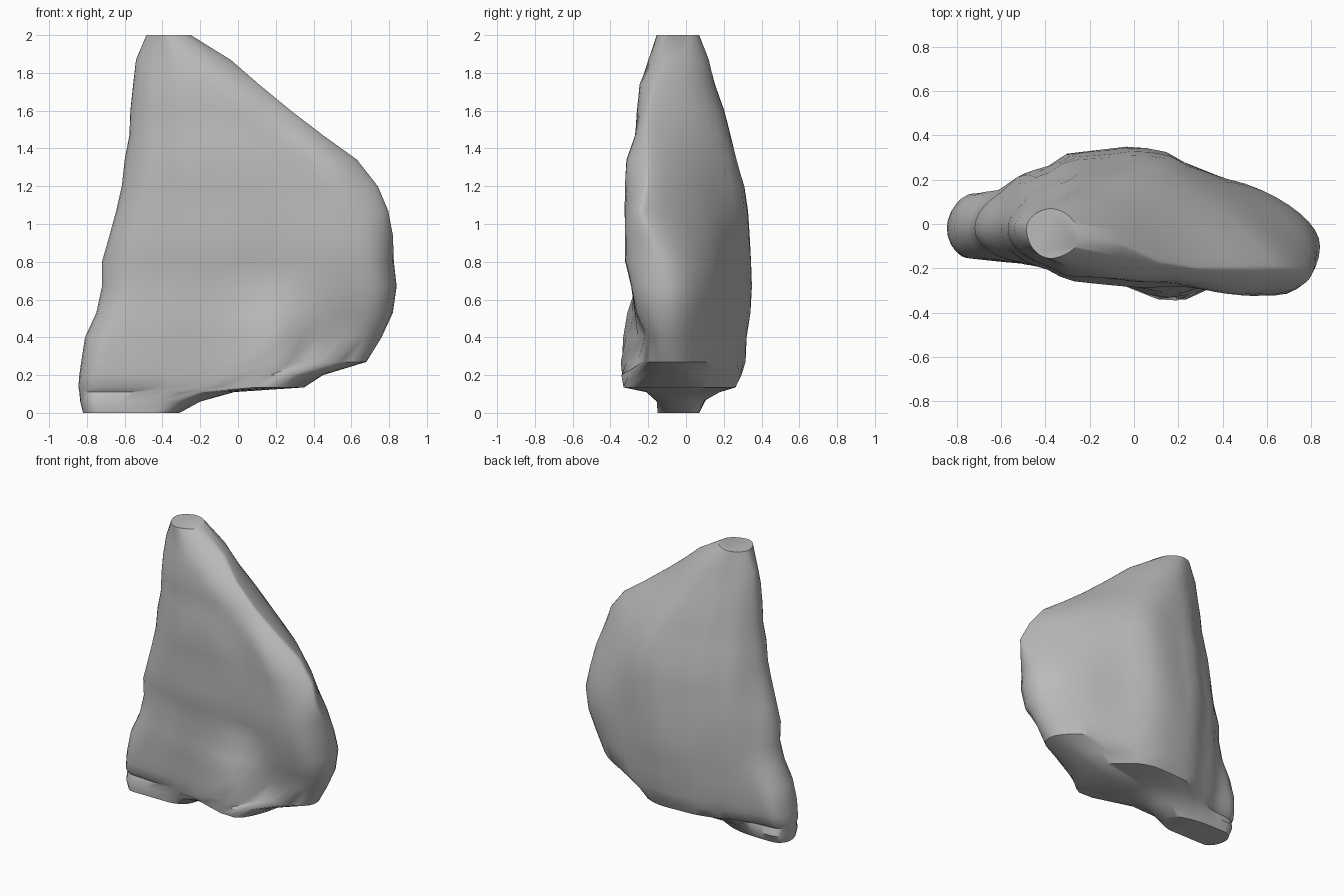
import bpy
import bmesh
import math
from mathutils import Vector, noise

cube = bpy.data.objects.get("Cube")
if cube:
    bpy.data.objects.remove(cube, do_unlink=True)

HALF = 26   # steps along the front and along the back of each cross-section

# Cross-sections from the foot to the flat tip:
# height, left x, right x, front y, back y, y of the right edge
SECTIONS = [
    (0, -.82, -.31, -.15, .07, -.04),
    (.06, -.835, -.2, -.155, .1, -.04),
    (.11, -.84, -.02, -.21, .18, -.04),
    (.135, -.845, .35, -.33, .26, 0),
    (.2, -.84, .45, -.34, .29, -.03),
    (.27, -.83, .68, -.345, .315, -.08),
    (.4, -.81, .76, -.335, .325, -.1),
    (.53, -.75, .82, -.31, .34, -.1),
    (.67, -.72, .84, -.29, .345, -.1),
    (.8, -.72, .825, -.32, .345, -.12),
    (.94, -.68, .82, -.325, .34, -.18),
    (1.07, -.645, .795, -.325, .33, -.24),
    (1.2, -.615, .74, -.32, .31, -.21),
    (1.34, -.6, .63, -.31, .27, -.2),
    (1.47, -.575, .45, -.27, .235, -.2),
    (1.6, -.57, .28, -.26, .2, -.2),
    (1.74, -.555, .11, -.25, .155, -.17),
    (1.87, -.54, -.04, -.195, .125, -.1),
    (2, -.485, -.25, -.155, .07, -.06),
]

# Thickness outlines along x: back, upper front, and front with the low swelling
BACK = [(-.84, .13), (-.6, .16), (-.5, .23), (-.4, .25), (-.3, .32), (0, .35),
        (.14, .33), (.25, .27), (.42, .2), (.6, .145), (.84, .1)]
FRONT = [(-.84, .14), (-.6, .16), (-.4, .185), (-.3, .235), (0, .265),
         (.25, .27), (.5, .31), (.84, .315)]
SWELLING = [(-.84, .14), (-.6, .16), (-.4, .185), (-.25, .215), (0, .275),
            (.08, .33), (.23, .34), (.3, .29), (.38, .23), (.6, .2), (.84, .2)]


def clamp(value):
    return min(max(value, 0), 1)


def outline(points, x):
    """Read a thickness outline at x."""
    for (x0, y0), (x1, y1) in zip(points, points[1:]):
        if x <= x1:
            return y0 + (y1 - y0) * clamp((x - x0) / (x1 - x0))
    return points[-1][1]


def rounding(distance, radius, power=0.5):
    """Fall-off towards an edge; a higher power makes a straighter chamfer."""
    return (1 - (1 - clamp(distance / radius)) ** 2) ** power


def half_section(z, left, right, reach, edge, is_front):
    """Points from the left edge to the right edge on one face."""
    width = right - left
    xs = [left + width * (1 - math.cos(math.pi * i / HALF)) / 2
          for i in range(HALF + 1)]
    chamfer = clamp((z - 0.7) / 0.5)
    right_radius = 0.15 + 0.1 * chamfer if is_front else 0.35 + 0.3 * chamfer
    left_radius = 0.09 + 0.12 * clamp((z - 0.3) / 0.3)
    if z < 0.1 or z > 1.95:
        depths = [1] * len(xs)
        chamfer = 0
    elif is_front:
        low = clamp((0.65 - z) / 0.25)
        depths = [outline(FRONT, x) * (1 - low) + outline(SWELLING, x) * low
                  for x in xs]
    else:
        depths = [outline(BACK, x) for x in xs]
    amounts = [rounding(x - left, min(left_radius, width / 2))
               * rounding(right - x, min(right_radius, width * 0.6),
                          0.5 + 0.25 * chamfer) for x in xs]
    deepest = max(d * a for d, a in zip(depths, amounts))
    points = []
    for x, depth, amount in zip(xs, depths, amounts):
        middle = -.02 + (edge + .02) * (x - left) / width
        y = middle + (reach * depth / deepest - middle) * amount
        p = Vector((x, y, z))
        # Gentle weathering on the broad faces
        if 0.12 < z < 1.9:
            p.y += 0.01 * amount * noise.noise(p * 3.5)
        points.append(p)
    return points


def section_ring(z, left, right, front, back, edge):
    front_points = half_section(z, left, right, front, edge, True)
    back_points = half_section(z, left, right, back, edge, False)
    return front_points + back_points[-2:0:-1]


def make_material(name, color):
    mat = bpy.data.materials.new(name)
    mat.use_nodes = True
    mat.diffuse_color = color
    shader = next(n for n in mat.node_tree.nodes if n.type == 'BSDF_PRINCIPLED')
    shader.inputs["Base Color"].default_value = color
    shader.inputs["Roughness"].default_value = 0.9
    return mat


# Rock body: stacked cross-sections joined by strips and capped flat
bm = bmesh.new()
rings = [[bm.verts.new(p) for p in section_ring(*s)] for s in SECTIONS]
for low, high in zip(rings, rings[1:]):
    for i in range(len(low)):
        j = (i + 1) % len(low)
        bm.faces.new((low[i], low[j], high[j], high[i]))
bm.faces.new(list(reversed(rings[0])))
bm.faces.new(rings[-1])
bmesh.ops.recalc_face_normals(bm, faces=bm.faces)

mesh = bpy.data.meshes.new("rock_slab")
bm.to_mesh(mesh)
bm.free()
rock = bpy.data.objects.new("rock_slab", mesh)
bpy.context.collection.objects.link(rock)
mesh.materials.append(make_material("stone_grey", (0.5, 0.5, 0.5, 1)))

# Smooth weathered faces with crisp ledges and caps
bpy.ops.object.select_all(action='DESELECT')
rock.select_set(True)
bpy.context.view_layer.objects.active = rock
bpy.ops.object.shade_smooth_by_angle(angle=math.radians(40))
